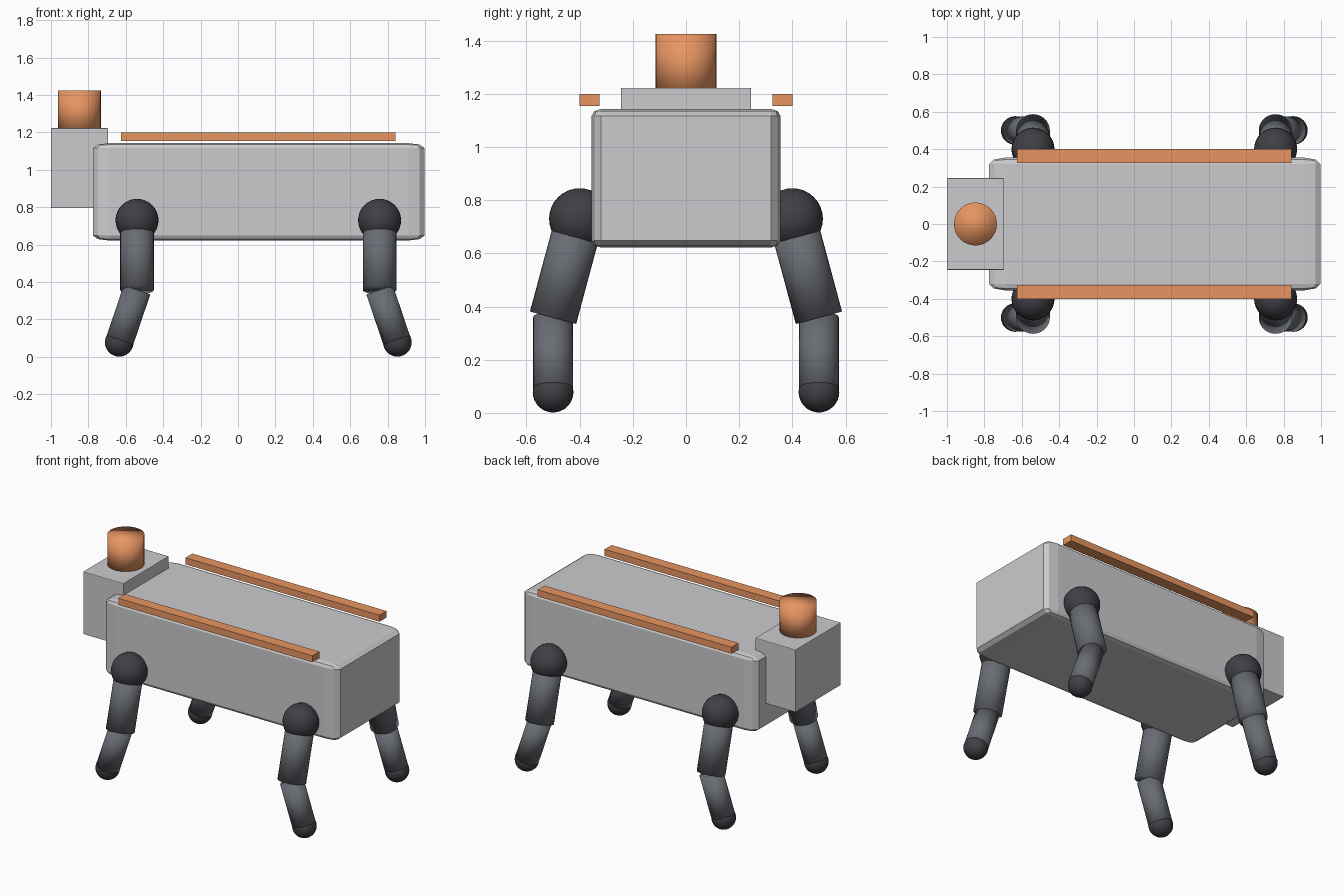
import bpy
from mathutils import Vector

if "Cube" in bpy.data.objects:
    bpy.data.objects.remove(bpy.data.objects["Cube"])


def material(name, rgb):
    m = bpy.data.materials.new(name)
    m.diffuse_color = (*rgb, 1)
    m.use_nodes = True
    m.node_tree.nodes["Principled BSDF"].inputs["Base Color"].default_value = m.diffuse_color
    return m


shell = material("light grey", (0.60, 0.60, 0.62))
limb = material("slate grey", (0.14, 0.15, 0.17))
joint = material("charcoal", (0.05, 0.05, 0.06))
orange = material("orange", (0.80, 0.30, 0.12))


def finish(name, mat, smooth=False):
    ob = bpy.context.object
    ob.name = name
    ob.data.materials.append(mat)
    if smooth:
        bpy.ops.object.shade_smooth()
    return ob


def box(name, low, high, mat, bevel=0, segments=2):
    """Box between two corners; the bevel stretches with the box size."""
    low, high = Vector(low), Vector(high)
    bpy.ops.mesh.primitive_cube_add(size=1, location=(low + high) / 2)
    ob = finish(name, mat)
    ob.scale = high - low
    if bevel:
        mod = ob.modifiers.new("rounded edges", 'BEVEL')
        mod.width, mod.segments = bevel, segments
    return ob


def tube(name, start, end, radius, mat):
    start, end = Vector(start), Vector(end)
    axis = end - start
    bpy.ops.mesh.primitive_cylinder_add(vertices=32, radius=radius, depth=axis.length,
                                        location=(start + end) / 2,
                                        rotation=axis.to_track_quat('Z', 'Y').to_euler())
    return finish(name, mat, True)


def ball(name, centre, radius, mat):
    bpy.ops.mesh.primitive_uv_sphere_add(segments=32, ring_count=16, radius=radius,
                                         location=centre)
    return finish(name, mat, True)


# Body, head and the sensor on top of the head
box("body", (-0.775, -0.355, 0.622), (0.997, 0.355, 1.143), shell, 0.05, 2)
box("head", (-1.0, -0.245, 0.795), (-0.695, 0.245, 1.223), shell, 0.01, 2)
tube("head_sensor", (-0.848, 0, 1.195), (-0.848, 0, 1.425), 0.115, orange)

# Rails and legs on both sides
for side, s in (("right", -1), ("left", 1)):
    y1, y2 = sorted((s * 0.325, s * 0.40))
    box(side + "_rail", (-0.625, y1, 1.155), (0.842, y2, 1.20), orange)
    for end, x, step in (("front", -0.54, -0.095), ("rear", 0.757, 0.095)):
        tag = f"{end}_{side}_"
        hip, knee = (x, s * 0.40, 0.73), (x, s * 0.50, 0.358)
        foot = (x + step, s * 0.50, 0.078)
        ball(tag + "hip", hip, 0.115, joint)
        tube(tag + "upper_leg", hip, knee, 0.09, limb)
        tube(tag + "lower_leg", knee, foot, 0.075, limb)
        ball(tag + "foot", foot, 0.0765, joint)
